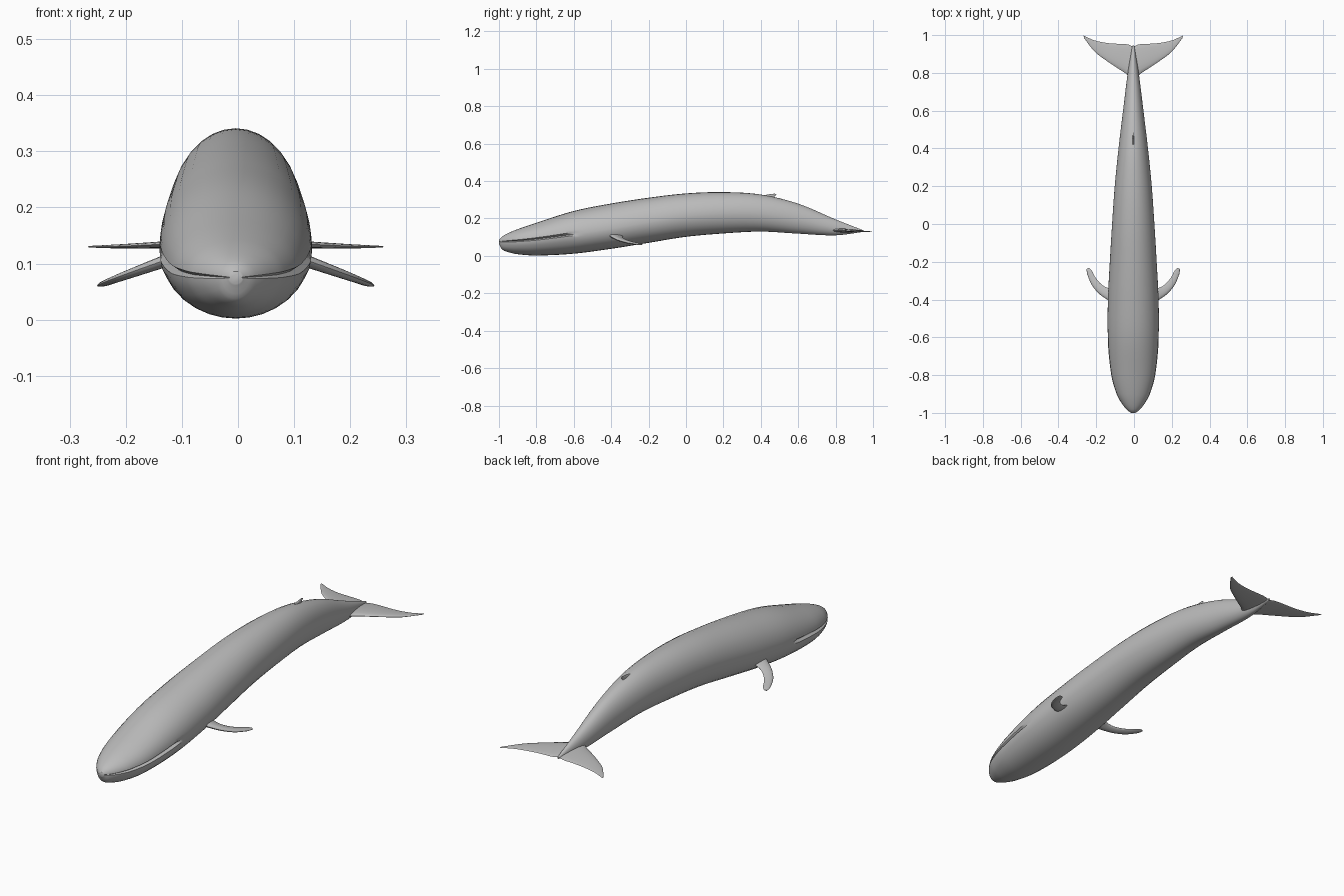
import bpy, bmesh, math
from mathutils import Vector

if "Cube" in bpy.data.objects:
    bpy.data.objects.remove(bpy.data.objects["Cube"])

CENTRE_X = -0.004
skin = bpy.data.materials.new("whale grey")
skin.diffuse_color = (0.5, 0.5, 0.5, 1)
skin.use_nodes = True
skin.node_tree.nodes["Principled BSDF"].inputs["Base Color"].default_value = skin.diffuse_color


def smooth_sample(rows, t):
    """Smooth curve through rows; the first column is the parameter."""
    n = len(rows)
    i = max(k for k in range(n - 1) if k == 0 or rows[k][0] <= t)

    def slope(k, c):
        a, b = rows[max(k - 1, 0)], rows[min(k + 1, n - 1)]
        return (b[c] - a[c]) / (b[0] - a[0])

    p, q = rows[i], rows[i + 1]
    h = q[0] - p[0]
    u = (t - p[0]) / h
    return [(2*u**3 - 3*u**2 + 1) * p[c] + (u**3 - 2*u**2 + u) * h * slope(i, c)
            + (3*u**2 - 2*u**3) * q[c] + (u**3 - u**2) * h * slope(i + 1, c)
            for c in range(1, len(p))]


def loft(name, rings, mirror=False):
    """Skin closed rings of points, with a cap at each end."""
    bm = bmesh.new()
    loops = [[bm.verts.new(p) for p in ring] for ring in rings]
    n = len(loops[0])
    for a, b in zip(loops, loops[1:]):
        for k in range(n):
            bm.faces.new((a[k], a[(k + 1) % n], b[(k + 1) % n], b[k]))
    bm.faces.new(loops[0])
    bm.faces.new(loops[-1])
    bmesh.ops.recalc_face_normals(bm, faces=bm.faces[:])
    me = bpy.data.meshes.new(name)
    bm.to_mesh(me)
    bm.free()
    me.materials.append(skin)
    ob = bpy.data.objects.new(name, me)
    ob.location.x = CENTRE_X
    bpy.context.collection.objects.link(ob)
    bpy.ops.object.select_all(action='DESELECT')
    ob.select_set(True)
    bpy.context.view_layer.objects.active = ob
    bpy.ops.object.shade_smooth_by_angle(angle=math.radians(40))
    if mirror:
        ob.modifiers.new("Mirror", 'MIRROR').use_mirror_merge = False
    return ob


def fin(name, stations, normal, mirror=False, steps=16):
    """Wing-like part: stations hold leading point, trailing point, half thickness."""
    rows = [(i, *s[0], *s[1], s[2]) for i, s in enumerate(stations)]
    rings = []
    for j in range(steps + 1):
        v = smooth_sample(rows, (len(rows) - 1) * j / steps)
        lead, trail, thick = Vector(v[:3]), Vector(v[3:6]), v[6]
        ring = []
        for k in range(16):
            a = math.tau * k / 16
            c = (1 - math.cos(a)) / 2
            ring.append(lead.lerp(trail, c)
                        + Vector(normal) * thick * math.sin(a) * (1.2 - 0.6 * c))
        rings.append(ring)
    return loft(name, rings, mirror)


# Body stations: y, top z, bottom z, half width, height of the widest line
BODY = [
    (-1.00, 0.086, 0.064, 0.012, 0.075), (-0.985, 0.102, 0.036, 0.032, 0.076),
    (-0.95, 0.122, 0.020, 0.060, 0.078), (-0.90, 0.143, 0.009, 0.087, 0.081),
    (-0.80, 0.177, 0.002, 0.115, 0.090), (-0.60, 0.240, 0.012, 0.134, 0.116),
    (-0.40, 0.280, 0.038, 0.134, 0.145), (-0.20, 0.311, 0.070, 0.124, 0.180),
    (0.00, 0.334, 0.102, 0.112, 0.212), (0.20, 0.341, 0.120, 0.098, 0.227),
    (0.40, 0.328, 0.130, 0.078, 0.225), (0.60, 0.279, 0.119, 0.054, 0.195),
    (0.80, 0.195, 0.110, 0.029, 0.148), (0.945, 0.138, 0.128, 0.005, 0.133),
]
ANGLES = [90, 78, 66, 54, 42, 31, 20, 11, 5, 0, -4, -11, -20, -31, -42, -54, -66, -78, -90]
ys = [-1 + 0.1 * (k / 14) ** 1.6 for k in range(14)] + \
     [-0.9 + 1.845 * k / 72 for k in range(73)]
rings = []
for y in ys:
    top, bottom, width, mid = smooth_sample(BODY, y)
    # mouth groove fades out at the corner; the lower lip swells beneath it
    fade = max(0.0, min(1.0, (-0.58 - y) / 0.06))
    half = []
    for a in ANGLES:
        r = 1.0
        if a == 0:
            r -= 0.10 * fade
        elif a in (-4, -11):
            r += 0.015 * fade
        s = math.sin(math.radians(a))
        height = top - mid if s > 0 else mid - bottom
        half.append((width * math.cos(math.radians(a)) * r, y, mid + height * s))
    rings.append(half + [(-x, yy, z) for x, yy, z in half[-2:0:-1]])
loft("body", rings)

# Pectoral flippers, sweeping back and down
fin("flippers", [
    ((0.095, -0.425, 0.118), (0.095, -0.335, 0.112), 0.013),
    ((0.135, -0.402, 0.103), (0.135, -0.338, 0.098), 0.011),
    ((0.180, -0.370, 0.087), (0.170, -0.318, 0.085), 0.009),
    ((0.218, -0.325, 0.073), (0.200, -0.283, 0.074), 0.007),
    ((0.243, -0.268, 0.063), (0.220, -0.245, 0.066), 0.005),
    ((0.247, -0.238, 0.060), (0.236, -0.232, 0.062), 0.002),
], (0.3, 0, 0.95), mirror=True)

# Tail flukes
fin("tail_flukes", [
    ((0.000, 0.740, 0.138), (0.000, 0.938, 0.133), 0.012),
    ((0.035, 0.792, 0.137), (0.030, 0.951, 0.133), 0.010),
    ((0.085, 0.826, 0.136), (0.085, 0.954, 0.133), 0.008),
    ((0.140, 0.863, 0.134), (0.145, 0.959, 0.131), 0.006),
    ((0.205, 0.913, 0.131), (0.208, 0.973, 0.130), 0.004),
    ((0.261, 0.985, 0.130), (0.263, 0.998, 0.130), 0.0015),
], (0, 0, 1), mirror=True)

# Small hooked dorsal fin
fin("dorsal_fin", [
    ((0, 0.385, 0.318), (0, 0.500, 0.288), 0.008),
    ((0, 0.430, 0.327), (0, 0.474, 0.314), 0.005),
    ((0, 0.474, 0.333), (0, 0.484, 0.328), 0.0015),
], (1, 0, 0), steps=10)
